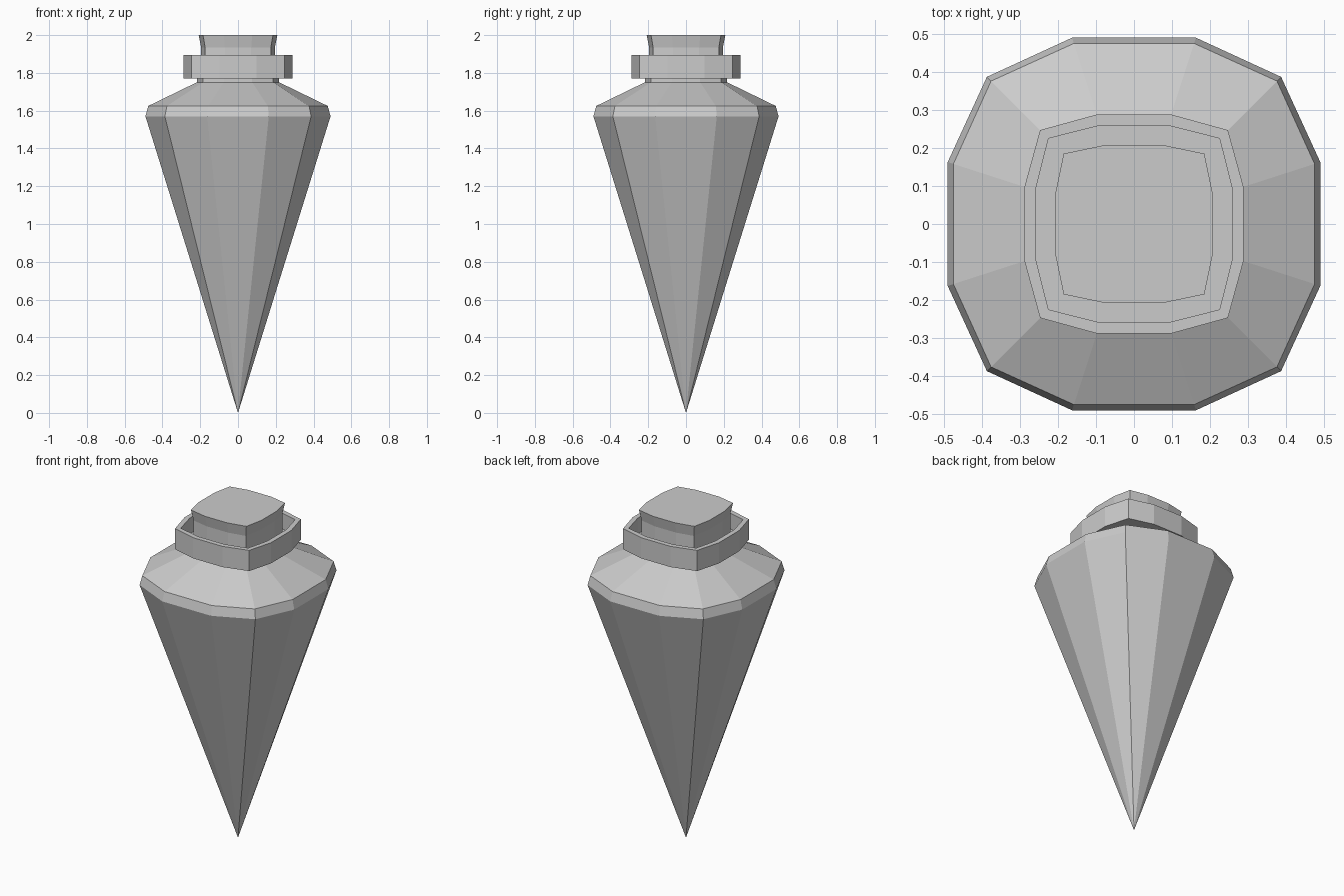
import bpy, bmesh

if "Cube" in bpy.data.objects:
    bpy.data.objects.remove(bpy.data.objects["Cube"])


def ring(half, corner, near):
    """12-point rounded square: side distance, corner distance, side half-width."""
    pts, quad = [], [(half, -near), (half, near), (corner, corner)]
    for _ in range(4):
        pts += quad
        quad = [(-y, x) for x, y in quad]
    return pts


def loft(name, profile, tip=None):
    """Bridge (z, half, corner, near) rings; cap the ends, or close at a tip."""
    bm = bmesh.new()
    rings = [[bm.verts.new((x, y, z)) for x, y in ring(h, c, n)]
             for z, h, c, n in profile]
    for a, b in zip(rings, rings[1:]):
        for i in range(12):
            j = (i + 1) % 12
            bm.faces.new((a[i], a[j], b[j], b[i]))
    if tip is None:
        bm.faces.new(rings[0][::-1])
    else:
        t = bm.verts.new((0, 0, tip))
        for i in range(12):
            bm.faces.new((t, rings[0][(i + 1) % 12], rings[0][i]))
    bm.faces.new(rings[-1])
    bmesh.ops.recalc_face_normals(bm, faces=bm.faces)
    me = bpy.data.meshes.new(name)
    bm.to_mesh(me)
    bm.free()
    ob = bpy.data.objects.new(name, me)
    bpy.context.collection.objects.link(ob)
    return ob


# Tapered body with bevelled rim, shoulder and short neck
loft("pointed_body", [
    (1.57, 0.49, 0.387, 0.163),
    (1.625, 0.475, 0.376, 0.158),
    (1.75, 0.218, 0.186, 0.075),
    (1.775, 0.218, 0.186, 0.075),
], tip=0.0)

# Cup-shaped collar with a sunken floor
loft("collar", [
    (1.77, 0.288, 0.247, 0.098),
    (1.895, 0.288, 0.247, 0.098),
    (1.895, 0.259, 0.225, 0.09),
    (1.80, 0.259, 0.225, 0.09),
])

# Stopper flaring out at the top
loft("stopper", [
    (1.795, 0.195, 0.174, 0.07),
    (1.935, 0.195, 0.174, 0.07),
    (2.0, 0.208, 0.185, 0.075),
])
